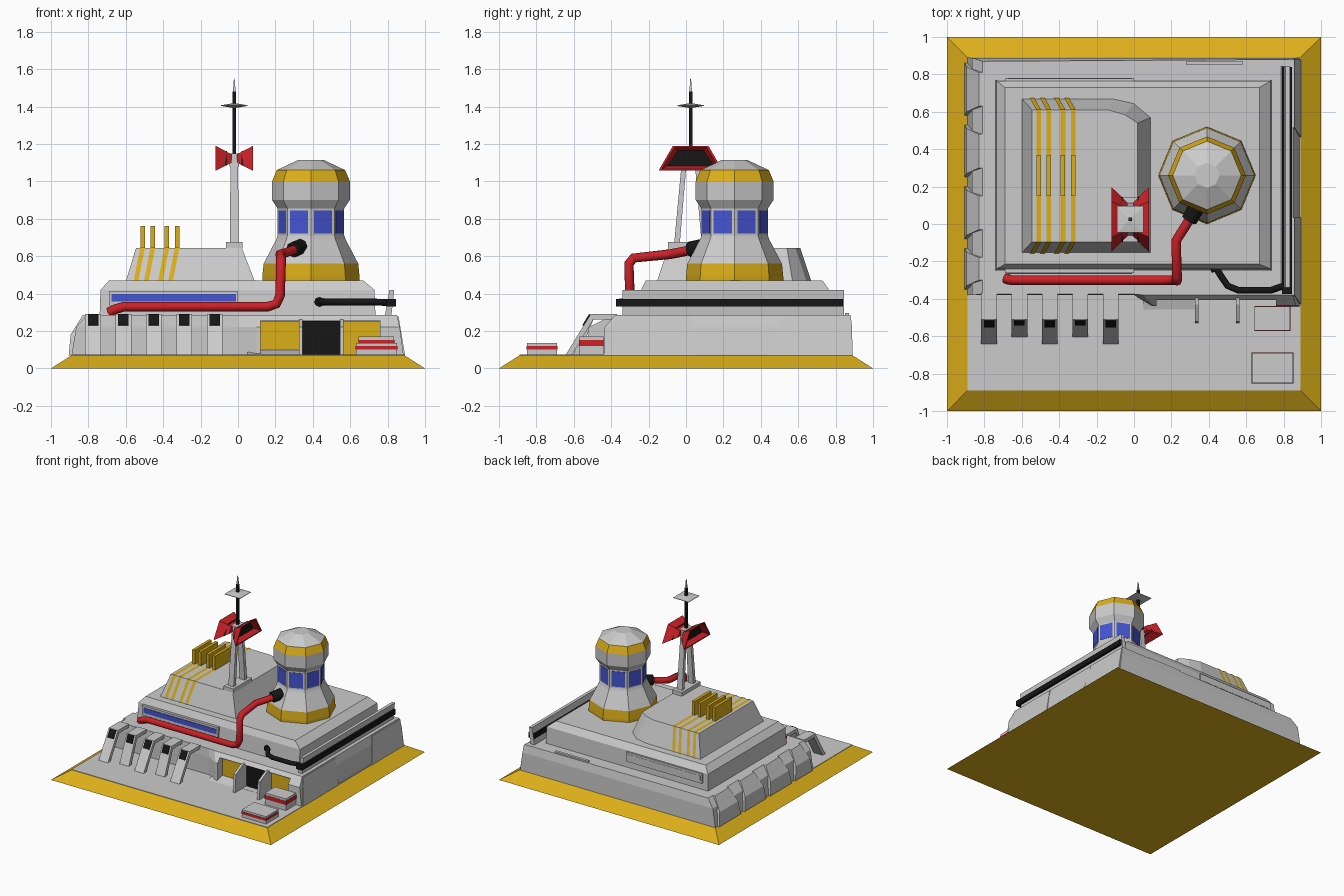
import bpy, bmesh, math
from mathutils import Vector

if "Cube" in bpy.data.objects:
    bpy.data.objects.remove(bpy.data.objects["Cube"])


def material(name, rgb):
    m = bpy.data.materials.new(name)
    m.diffuse_color = (*rgb, 1)
    m.use_nodes = True
    m.node_tree.nodes["Principled BSDF"].inputs["Base Color"].default_value = m.diffuse_color
    return m


YELLOW = material("yellow", (0.72, 0.43, 0.01))
RED = material("red", (0.6, 0.015, 0.02))
BLACK = material("black", (0.008, 0.008, 0.008))
BLUE = material("blue", (0.06, 0.09, 0.65))


def add(name, bm, mat=None):
    bmesh.ops.recalc_face_normals(bm, faces=bm.faces)
    me = bpy.data.meshes.new(name)
    bm.to_mesh(me)
    bm.free()
    ob = bpy.data.objects.new(name, me)
    bpy.context.collection.objects.link(ob)
    if mat:
        me.materials.append(mat)
    return ob


def loft(name, rings, mat=None, caps=True):
    """Skin a stack of closed 3D rings."""
    bm = bmesh.new()
    vs = [[bm.verts.new(p) for p in r] for r in rings]
    n = len(vs[0])
    for a, b in zip(vs, vs[1:]):
        for i in range(n):
            j = (i + 1) % n
            bm.faces.new((a[i], a[j], b[j], b[i]))
    if caps:
        bm.faces.new(vs[0])
        bm.faces.new(vs[-1])
    return add(name, bm, mat)


def rect(x0, x1, y0, y1, z):
    return [(x0, y0, z), (x1, y0, z), (x1, y1, z), (x0, y1, z)]


def at(pts, z):
    return [(x, y, z) for x, y in pts]


def box(name, x0, x1, y0, y1, z0, z1, mat=None):
    return loft(name, [rect(x0, x1, y0, y1, z0), rect(x0, x1, y0, y1, z1)], mat)


def side_profile(name, yz, x0, x1, mat=None):
    return loft(name, [[(x, y, z) for y, z in yz] for x in (x0, x1)], mat)


def tube(name, pts, r, mat):
    cu = bpy.data.curves.new(name, 'CURVE')
    cu.dimensions = '3D'
    cu.bevel_depth, cu.bevel_resolution, cu.use_fill_caps = r, 2, True
    s = cu.splines.new('POLY')
    s.points.add(len(pts) - 1)
    for p, q in zip(s.points, pts):
        p.co = (*q, 1)
    cu.materials.append(mat)
    ob = bpy.data.objects.new(name, cu)
    bpy.context.collection.objects.link(ob)


# Foundation
loft("foundation", [rect(-1, 1, -1, 1, 0), rect(-.89, .89, -.89, .89, .07)], YELLOW)
box("deck", -.89, .89, -.89, .89, .066, .074)

# Lower storey with entrance alcove
body = loft("lower_storey", [
    at([(-.89, -.38), (0, -.38), (.1, -.44), (.885, -.44), (.885, .89), (-.89, .89)], .07),
    at([(-.865, -.38), (0, -.38), (.1, -.435), (.865, -.435), (.865, .888), (-.865, .888)], .22),
    at([(-.81, -.375), (0, -.375), (.05, -.38), (.85, -.38), (.85, .88), (-.81, .87)], .285)])
cutter = box("alcove_cutter", .12, .76, -.6, -.36, .075, .255)
cutter.hide_render = True
cutter.display_type = 'WIRE'
mod = body.modifiers.new("alcove", 'BOOLEAN')
mod.object, mod.operation, mod.solver = cutter, 'DIFFERENCE', 'EXACT'
box("entrance_wall", .121, .759, -.375, -.355, .075, .254, YELLOW)
box("entrance_door", .34, .545, -.385, -.37, .075, .254, BLACK)
side_profile("entrance_ramp", [(-.47, .07), (-.37, .07), (-.37, .1)], .05, .335)
for x in (.335, .555):
    side_profile("door_fin", [(-.53, .07), (-.52, .22), (-.43, .265), (-.37, .265), (-.37, .07)],
                 x - .01, x + .01)

# Faceted slabs along the left wall, back vent, right wall panels
for y0, y1 in ((.58, .86), (.25, .53), (-.08, .2), (-.35, -.13)):
    loft("left_slab", [rect(-.905, -.8, y0, y1, .07), rect(-.895, -.8, y0 + .02, y1 - .02, .18),
                       rect(-.83, -.78, y0 + .05, y1 - .05, .285)])
box("back_vent", .28, .58, .85, .872, .27, .297)
for y0, y1 in ((-.43, .035), (.465, .88)):
    loft("right_panel", [rect(.8, .893, y0, y1, .07), rect(.8, .858, y0 + .05, y1, .28)])

# Middle storey
loft("middle_storey", [rect(-.74, .735, -.25, .77, .28), rect(-.735, .73, -.24, .765, .42),
                       rect(-.69, .67, -.215, .73, .47)])
for name, y0, y1, yb0, yb1 in (("front", -.262, -.24, -.266, -.25), ("back", .76, .778, .77, .78)):
    box(name + "_window_frame", -.69, .0, y0, y1, .335, .415)
    box(name + "_window_strip", -.675, -.01, yb0, yb1, .358, .398, BLUE if name == "front" else None)

# Upper storey with chamfered back right corner
loft("upper_storey", [
    at([(-.6, -.155), (.09, -.155), (.09, .57), (.0, .645), (-.11, .67), (-.6, .67)], .465),
    at([(-.545, -.095), (.02, -.095), (.02, .54), (-.05, .585), (-.14, .61), (-.545, .61)], .645)])

# Painted stripes and roof fins
for x in (-.51, -.455, -.38, -.325):
    bm = bmesh.new()
    path = [(x - .035, -.158, .468), (x, -.097, .648), (x, .612, .648), (x - .035, .674, .468)]
    vs = [[bm.verts.new((px + s, y, z)) for s in (-.0125, .0125)] for px, y, z in path]
    for a, b in zip(vs, vs[1:]):
        bm.faces.new((a[0], a[1], b[1], b[0]))
    add("roof_stripe", bm, YELLOW)
    box("roof_fin", x - .012, x + .012, .15, .37, .64, .76, YELLOW)


# Octagonal tower
TX, TY = .39, .26


def octagon(r, z):
    return [(TX + r * math.cos(i * math.pi / 4), TY + r * math.sin(i * math.pi / 4), z)
            for i in range(8)]


def tower(name, prof, mat=None):
    loft(name, [octagon(r, z) for r, z in prof], mat)


tower("tower_base_band", [(.26, .46), (.26, .49), (.253, .56)], YELLOW)
tower("tower_body", [(.253, .56), (.185, .69), (.178, .71), (.178, .855), (.208, .9), (.208, 1.0)])
tower("tower_top_band", [(.208, 1.0), (.183, 1.06)], YELLOW)
tower("tower_cap", [(.183, 1.06), (.067, 1.115)])
lo, hi = octagon(.181, .72), octagon(.181, .845)
lo_in, hi_in = octagon(.17, .72), octagon(.17, .845)
for i in range(8):
    j = (i + 1) % 8
    rings = []
    for a, b in ((lo_in, hi_in), (lo, hi)):
        q = [Vector(a[i]), Vector(a[j]), Vector(b[j]), Vector(b[i])]
        rings.append([q[0].lerp(q[1], .12), q[0].lerp(q[1], .88),
                      q[3].lerp(q[2], .88), q[3].lerp(q[2], .12)])
    loft("tower_window", rings, BLUE)

# Pipes
tube("red_pipe", [(-.69, -.29, .3), (-.66, -.3, .315), (-.61, -.3, .33), (.16, -.3, .33),
                  (.205, -.3, .345), (.225, -.3, .39), (.23, -.305, .56), (.23, -.28, .59),
                  (.225, -.09, .61), (.25, -.05, .617), (.32, .06, .64)], .026, RED)
tube("pipe_collar", [(.295, .02, .635), (.335, .09, .65)], .043, BLACK)
tube("black_hose", [(.43, -.22, .355), (.46, -.27, .355), (.5, -.33, .355), (.56, -.355, .355),
                    (.73, -.355, .355), (.83, -.32, .35)], .018, BLACK)
tube("hose_end", [(.43, -.23, .355), (.44, -.25, .355)], .026, BLACK)

# Right side rail and slanted guard
box("side_rail", .79, .845, -.375, .84, .33, .372, BLACK)
loft("rail_guard", [rect(.785, .82, -.34, .845, .28), rect(.81, .835, -.34, .845, .42)])

# Arched struts with dark vents
for i in range(5):
    x, e = -.775 + i * .1625, (-.645 if i % 2 == 0 else -.605)
    side_profile("strut", [(-.37, .29), (-.51, .29), (e, .07), (e + .035, .07), (-.495, .262),
                           (-.37, .262)], x - .042, x + .042)
    d = Vector((e + .51, -.22))
    p, q, n = Vector((-.512, .288)), Vector((-.51, .29)) + d * .28, Vector((-.006, .003))
    side_profile("strut_vent", [p - n, p + n, q + n, q - n], x - .028, x + .028, BLACK)

# Striped crates
for x0, x1, y0, y1, top, r0, r1 in ((.63, .85, -.85, -.69, .135, .1, .12),
                                    (.645, .835, -.57, -.44, .17, .12, .152)):
    box("crate", x0, x1, y0, y1, .07, top)
    box("crate_stripe", x0 - .002, x1 + .002, y0 - .002, y1 + .002, r0, r1, RED)

# Mast
MX, MY = -.02, .025
box("mast_foot", MX - .045, MX + .045, MY - .12, MY + .12, .64, .675)
for s in (-1, 1):
    a, b = MY + s * .073, MY + s * .035
    loft("mast_leg", [rect(MX - .024, MX + .024, a - .015, a + .015, .67),
                      rect(MX - .02, MX + .02, b - .013, b + .013, 1.1)])
box("mast_head", MX - .025, MX + .025, MY - .048, MY + .048, 1.08, 1.15)
box("mast_pole", MX - .009, MX + .009, MY - .009, MY + .009, 1.14, 1.48, BLACK)
loft("mast_tip", [rect(MX - .008, MX + .008, MY - .008, MY + .008, 1.47),
                  rect(MX - .002, MX + .002, MY - .002, MY + .002, 1.55)])
loft("mast_vane", [rect(MX - w, MX + w, MY - w, MY + w, z)
                   for w, z in ((.01, 1.393), (.07, 1.403), (.07, 1.407), (.01, 1.417))])


# Twin flared antenna dishes
def trapezoid(x, lo_half, hi_half, z0, z1):
    return [(x, MY - lo_half, z0), (x, MY + lo_half, z0), (x, MY + hi_half, z1), (x, MY - hi_half, z1)]


for s in (-1, 1):
    loft("dish", [trapezoid(MX + s * .015, .09, .06, 1.1, 1.145),
                  trapezoid(MX + s * .1, .172, .095, 1.057, 1.19),
                  trapezoid(MX + s * .1, .155, .085, 1.065, 1.182),
                  trapezoid(MX + s * .055, .125, .068, 1.083, 1.165)], RED)
    loft("dish_core", [trapezoid(MX + s * .04, .12, .065, 1.086, 1.162),
                       trapezoid(MX + s * .058, .124, .068, 1.083, 1.165)], BLACK)
